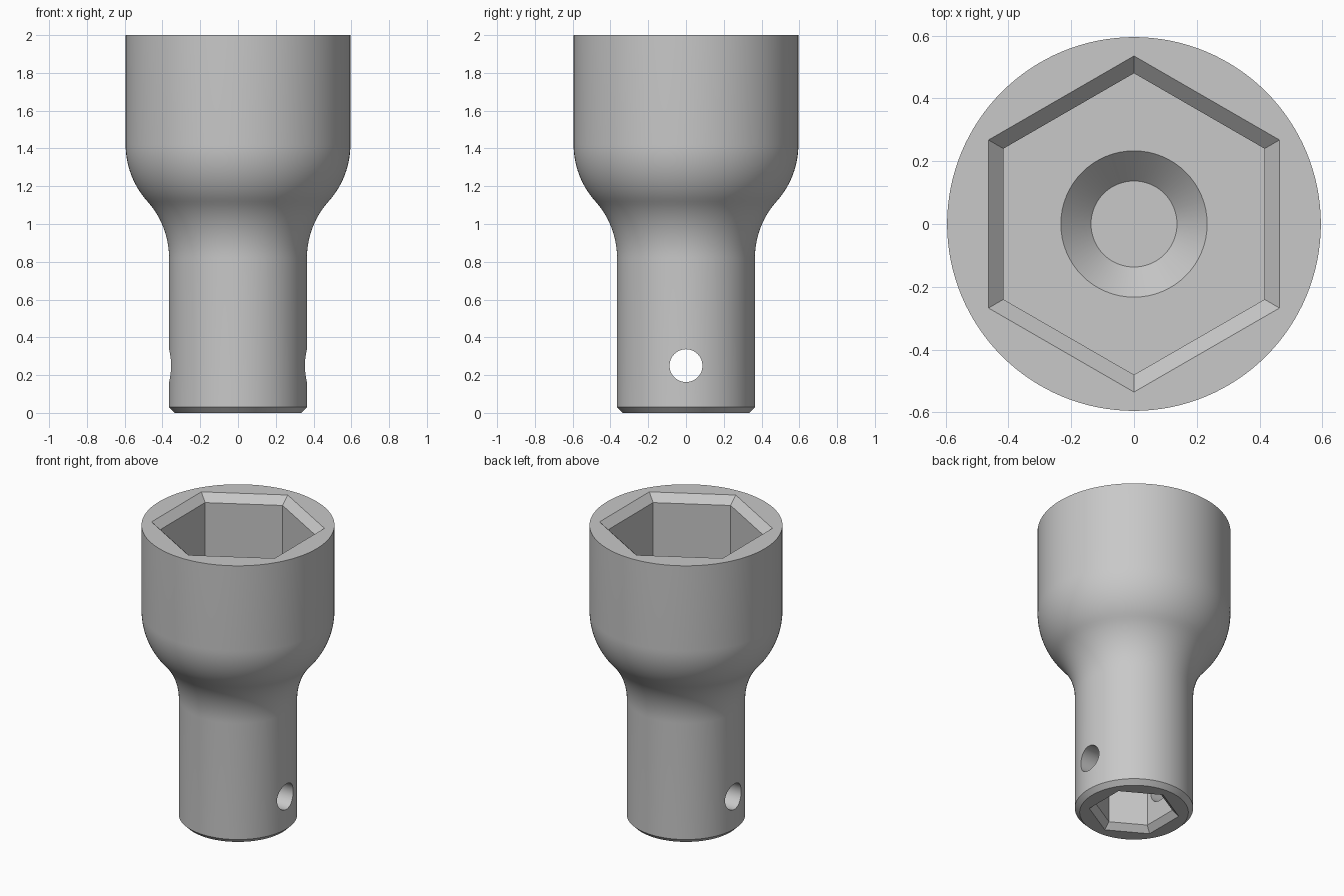
import bpy, bmesh, math

cube = bpy.data.objects.get("Cube")
if cube:
    bpy.data.objects.remove(cube, do_unlink=True)

steel = bpy.data.materials.new("grey_steel")
steel.use_nodes = True
GREY = (0.58, 0.58, 0.58, 1)
steel.diffuse_color = GREY
steel.node_tree.nodes["Principled BSDF"].inputs["Base Color"].default_value = GREY


def lathe(name, profile, sides, turn=0.0):
    """Closed solid from (radius, height) rings, capped at both ends."""
    bm = bmesh.new()
    rings = []
    for r, z in profile:
        angles = [turn + 2 * math.pi * i / sides for i in range(sides)]
        rings.append([bm.verts.new((r * math.cos(a), r * math.sin(a), z)) for a in angles])
    for low, high in zip(rings, rings[1:]):
        for i in range(sides):
            j = (i + 1) % sides
            bm.faces.new((low[i], low[j], high[j], high[i]))
    bm.faces.new(rings[0][::-1])
    bm.faces.new(rings[-1])
    mesh = bpy.data.meshes.new(name)
    bm.to_mesh(mesh)
    bm.free()
    mesh.materials.append(steel)
    obj = bpy.data.objects.new(name, mesh)
    bpy.context.collection.objects.link(obj)
    return obj


# Outer body: chamfered foot, shank, S-shaped shoulder, wide head
SHANK, HEAD = 0.365, 0.595
START, RISE = 0.82, 0.3
half = (HEAD - SHANK) / 2
R = (half ** 2 + RISE ** 2) / (2 * half)
sweep = math.asin(RISE / R)
STEPS = 14
arc = [(R * (1 - math.cos(sweep * i / STEPS)), R * math.sin(sweep * i / STEPS))
       for i in range(STEPS + 1)]
profile = [(SHANK - 0.03, 0), (SHANK, 0.03)]
profile += [(SHANK + x, START + z) for x, z in arc]
profile += [(HEAD - x, START + 2 * RISE - z) for x, z in arc[-2::-1]]
profile += [(HEAD, 2)]
body = lathe("socket_body", profile, 128)

# Cutters: chamfered hex recesses, conical pit, cross hole
HEX = math.radians(30)
FLOOR = 1.3
cutters = [
    lathe("head_hex_cutter", [(0.48, FLOOR), (0.48, 1.95), (0.535, 2), (0.59, 2.05)], 6, HEX),
    lathe("pit_cutter", [(0.137, FLOOR - 0.096), (0.233, FLOOR), (0.233, FLOOR + 0.1)], 64),
    lathe("shank_hex_cutter", [(0.32, -0.04), (0.28, 0), (0.24, 0.04), (0.24, 0.65)], 6, HEX),
    lathe("cross_hole_cutter", [(0.087, -0.6), (0.087, 0.6)], 48),
]
cutters[-1].rotation_euler = (0, math.pi / 2, 0)
cutters[-1].location.z = 0.25

bpy.context.view_layer.objects.active = body
for cutter in cutters:
    cutter.hide_render = True
    mod = body.modifiers.new(cutter.name, 'BOOLEAN')
    mod.operation = 'DIFFERENCE'
    mod.solver = 'EXACT'
    mod.object = cutter
    bpy.ops.object.modifier_apply(modifier=mod.name)
for cutter in cutters:
    bpy.data.objects.remove(cutter, do_unlink=True)

# Smooth turned surfaces, crisp machined edges
bpy.ops.object.select_all(action='DESELECT')
body.select_set(True)
bpy.ops.object.shade_smooth_by_angle(angle=math.radians(25))
